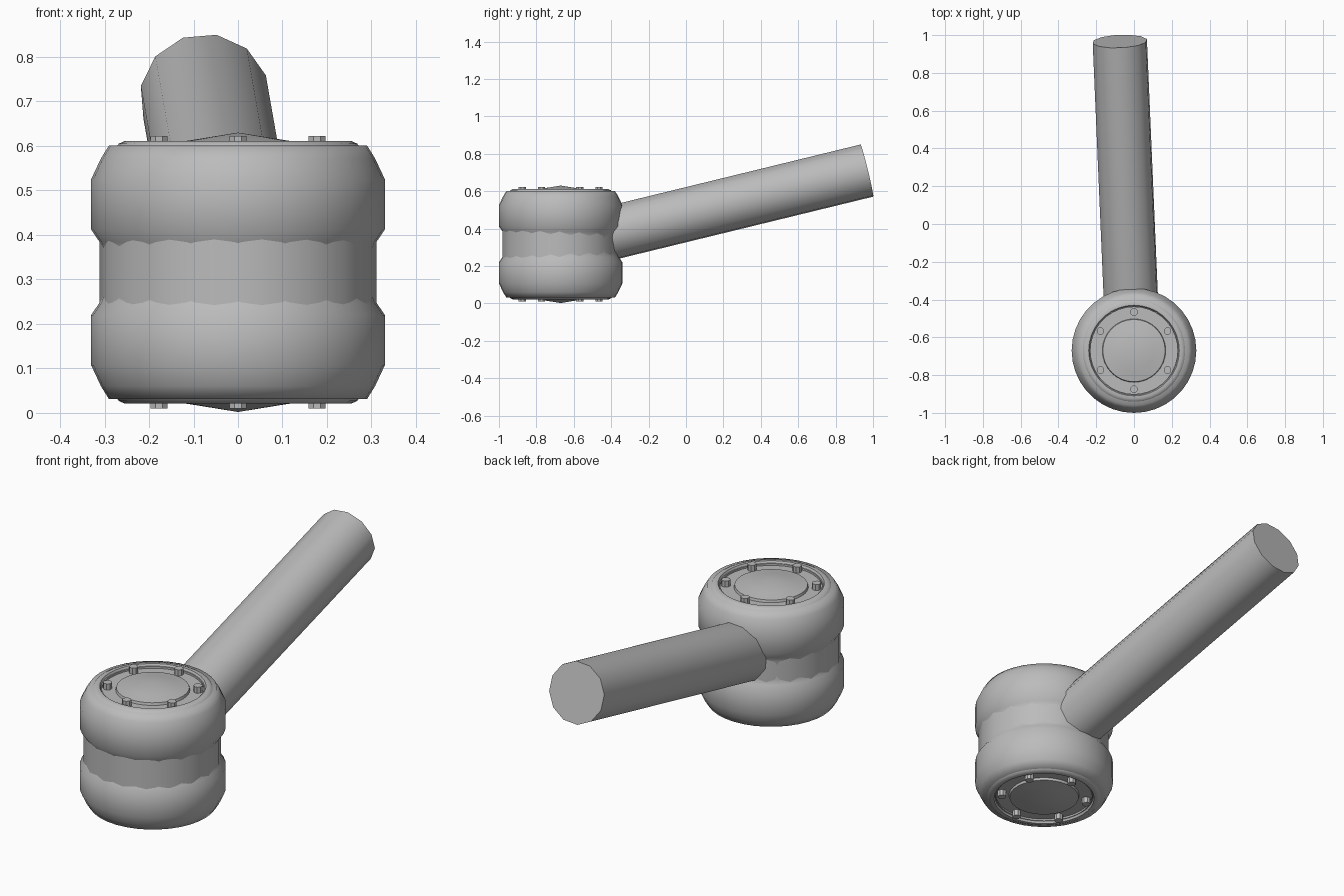
import bpy, bmesh
from math import sin, cos, pi, radians
from mathutils import Vector, Matrix

if "Cube" in bpy.data.objects:
    bpy.data.objects.remove(bpy.data.objects["Cube"])

HEAD = Vector((0, -0.67, 0.316))      # centre of the hammer head

grey = bpy.data.materials.new("plain grey")
grey.use_nodes = True
grey.diffuse_color = (0.5, 0.5, 0.5, 1)
grey.node_tree.nodes["Principled BSDF"].inputs["Base Color"].default_value = (0.5, 0.5, 0.5, 1)


def finish(bm, name, angle):
    """Turn a bmesh into a named, shaded object."""
    bmesh.ops.recalc_face_normals(bm, faces=bm.faces)
    mesh = bpy.data.meshes.new(name)
    bm.to_mesh(mesh)
    bm.free()
    mesh.materials.append(grey)
    obj = bpy.data.objects.new(name, mesh)
    bpy.context.collection.objects.link(obj)
    bpy.ops.object.select_all(action="DESELECT")
    bpy.context.view_layer.objects.active = obj
    obj.select_set(True)
    bpy.ops.object.shade_smooth_by_angle(angle=radians(angle))
    return obj


def lathe(name, profile, sides, centre, angle=40, turn=0.0):
    """Spin (radius, height) points around a vertical axis."""
    bm = bmesh.new()
    rings = []
    for r, z in profile:
        if r == 0:
            rings.append([bm.verts.new(centre + Vector((0, 0, z)))] * sides)
        else:
            rings.append([bm.verts.new(centre + Vector((r * sin(a), -r * cos(a), z)))
                          for a in (turn + 2 * pi * i / sides for i in range(sides))])
    for low, high in zip(rings, rings[1:]):
        for i in range(sides):
            j = (i + 1) % sides
            corners = dict.fromkeys((low[i], low[j], high[j], high[i]))
            bm.faces.new(list(corners))
    return finish(bm, name, angle)


# Head: barrel with a waist, mirrored about its middle
half = [(0.302, 0.0), (0.304, 0.044), (0.311, 0.068), (0.33, 0.096), (0.33, 0.209),
        (0.308, 0.256), (0.29, 0.285), (0.23, 0.285), (0.23, 0.276), (0, 0.276)]
barrel = [(r, -z) for r, z in reversed(half[1:])] + half
lathe("head_barrel", barrel, 36, HEAD, 60)

# Faceted band sunk in the waist, set slightly forward
lathe("waist_band", [(0.311, -0.09), (0.311, 0.09)], 18, HEAD + Vector((0, -0.004, 0)),
      turn=pi / 18)

# Both striking faces: raised rim, shallow dome and six bolts
for side, s in (("top", 1), ("bottom", -1)):
    rim = [(0.275, 0.28), (0.268, 0.289), (0.255, 0.295), (0.24, 0.295), (0.23, 0.276)]
    lathe(side + "_rim", [(r, s * z) for r, z in rim], 36, HEAD)
    dome = [(0.168, 0.276), (0.165, 0.288), (0.105, 0.297), (0, 0.314)]
    lathe(side + "_dome", [(r, s * z) for r, z in dome], 32, HEAD, 50)
    for i in range(6):
        a = i * pi / 3
        spot = HEAD + Vector((sin(a), cos(a), 0)) * 0.205
        bolt = [(0.021, 0.27), (0.021, 0.306), (0, 0.306)]
        lathe(f"{side}_bolt_{i + 1}", [(r, s * z) for r, z in bolt], 8, spot, turn=pi / 8)

# Handle: slanted twelve-sided rod from the head to the free end
end = Vector((-0.075, 0.967, 0.71))
start = Vector((-0.01, -0.55, 0.34))
axis = end - start
bm = bmesh.new()
place = Matrix.Translation((start + end) / 2) @ axis.to_track_quat("Z", "Y").to_matrix().to_4x4()
bmesh.ops.create_cone(bm, cap_ends=True, segments=12, radius1=0.146, radius2=0.146,
                      depth=axis.length, matrix=place @ Matrix.Rotation(radians(10), 4, "Z"))
finish(bm, "handle", 40)
